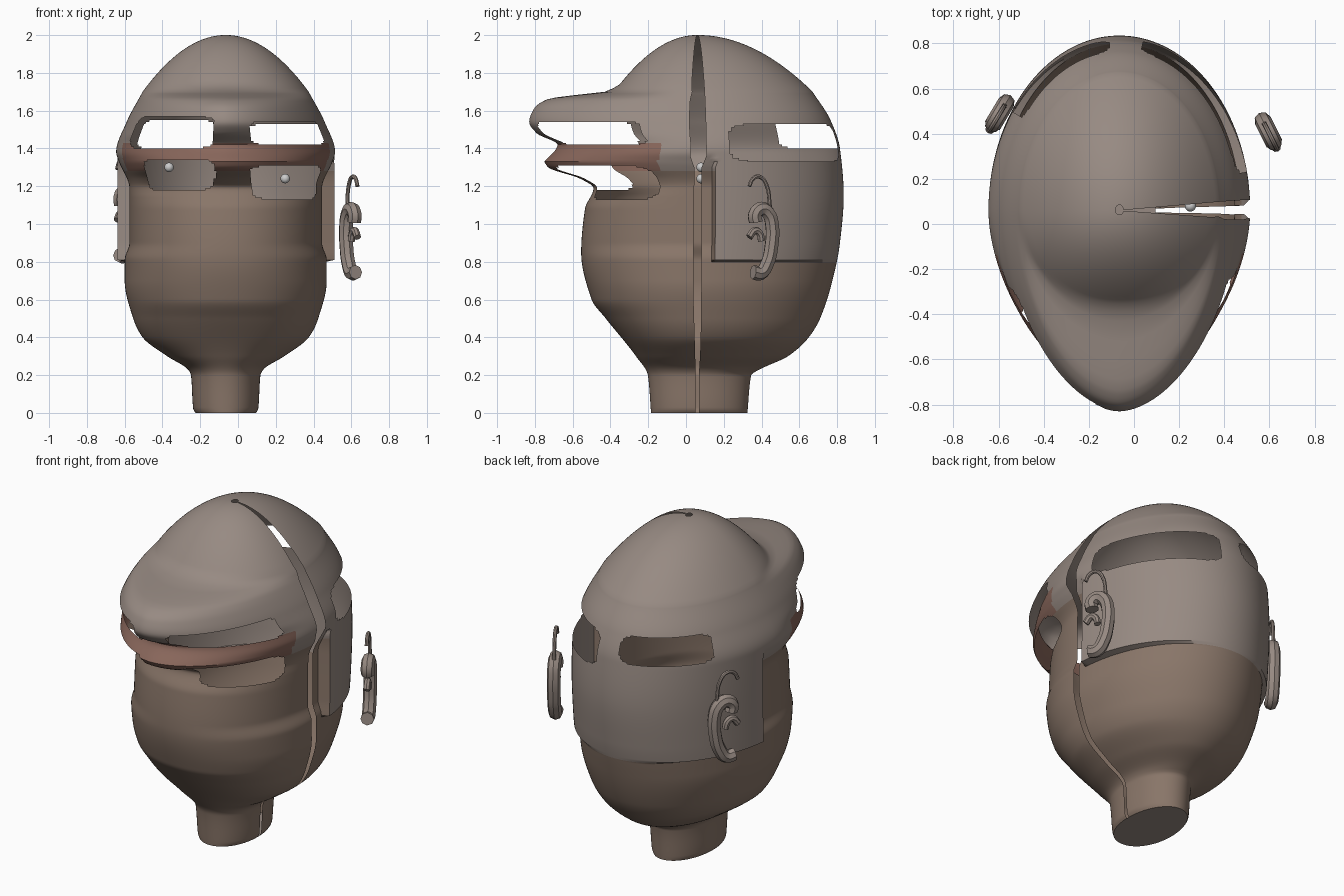
import bpy, bmesh
from math import sin, cos, radians, pi

if "Cube" in bpy.data.objects:
    bpy.data.objects.remove(bpy.data.objects["Cube"])

CX, CY = -0.065, 0.06      # head axis
COLS = 260

# Few-point profiles (height, distance from the axis) up to the dome
SIDE = [(0, .16), (.02, .172), (.2, .184), (.23, .2), (.3, .31), (.4, .44), (.5, .49), (.7, .535),
        (.81, .535), (.9, .51), (1.19, .51), (1.33, .565), (1.38, .58), (1.54, .525), (1.7, .44)]
REAR = [(0, .265), (.2, .285), (.23, .33), (.3, .48), (.4, .59), (.5, .65), (.7, .715),
        (.9, .755), (1.15, .775), (1.4, .755), (1.55, .705), (1.7, .61)]
FACE = [(0, .245), (.2, .262), (.3, .325), (.5, .485), (.6, .56), (.85, .615), (1.08, .595),
        (1.19, .55), (1.24, .62), (1.3, .79), (1.33, .81)]
BRIM = [(1.33, .81), (1.42, .74), (1.48, .85), (1.54, .89), (1.61, .865), (1.66, .795),
        (1.685, .63), (1.7, .49), (1.74, .41)]

# Openings: first angle, last angle (0 = right, 90 = back, 270 = front), low z, high z
HOLES = [
    (285, 339, 1.13, 1.31), (217, 263, 1.18, 1.34),    # eyes
    (286, 338, 1.42, 1.545), (206, 262, 1.40, 1.57),   # brows
    (13, 80, 1.33, 1.53), (95, 145, 1.40, 1.55),       # back slots
]


def material(name, rgb):
    m = bpy.data.materials.new(name)
    m.diffuse_color = (*rgb, 1)
    m.use_nodes = True
    m.node_tree.nodes["Principled BSDF"].inputs["Base Color"].default_value = m.diffuse_color
    return m


cap_mat = material("cap_grey_brown", (.31, .255, .225))
skin_mat = material("skin_brown", (.25, .18, .14))
band_mat = material("band_red_brown", (.25, .135, .105))


def smooth(ob, angle=40):
    bpy.ops.object.select_all(action='DESELECT')
    ob.select_set(True)
    bpy.context.view_layer.objects.active = ob
    bpy.ops.object.shade_smooth_by_angle(angle=radians(angle))


def curve_at(pts, z):
    """Smooth interpolation through the points without overshoot."""
    n = len(pts)
    slope = [(pts[i + 1][1] - pts[i][1]) / (pts[i + 1][0] - pts[i][0]) for i in range(n - 1)]

    def tangent(i):
        a, b = slope[max(i - 1, 0)], slope[min(i, n - 2)]
        return 2 * a * b / (a + b) if a * b > 0 else 0

    i = max(k for k in range(n - 1) if k == 0 or pts[k][0] <= z)
    h = pts[i + 1][0] - pts[i][0]
    t = min(1, (z - pts[i][0]) / h)
    return (pts[i][1] + (pts[i + 1][1] - pts[i][1]) * t * t * (3 - 2 * t)
            + h * t * (1 - t) * ((1 - t) * tangent(i) - t * tangent(i + 1)))


def section(z):
    """Half widths (face, back), depths (front, rear), front roundness, slit half angle."""
    s = max(0, (2.0005 - z) / .3)
    side = curve_at(SIDE, z) if z < 1.7 else .44 * s ** .5
    rear = curve_at(REAR, z) if z < 1.7 else .61 * s ** .5
    front = curve_at(FACE if z < 1.33 else BRIM, z) if z < 1.74 else .44 * s ** .5
    back = max(side, .58) if .8 < z < 1.38 else side       # neck flap stands proud
    p = 2.1 - .3 * max(0, min(1, (z - 1.15) / .15, (1.74 - z) / .06))
    slit = 1.7 + 1.9 * max(0, min(1, (z - 1.3) / .06))
    return side, back, front, rear, p, radians(slit)


def power(v, e):
    return abs(v) ** e * (1 if v > 0 else -1)


def section_point(z, sec, th):
    face, back, front, rear, p, _ = sec
    half = back if radians(7) < th < radians(173) else face
    e, depth = (1, rear) if th <= pi else (2 / p, front)
    return CX + half * power(cos(th), e), CY + depth * power(sin(th), e), z


def in_hole(deg, z):
    for a0, a1, z0, z1 in HOLES:
        u = (2 * deg - a0 - a1) / (a1 - a0)
        v = (2 * z - z0 - z1) / (z1 - z0)
        if abs(u) ** 7 + abs(v) ** 4 < 1:
            return True
    return False


# Head shell with cap, brim, openings and the slit down its right side
def build_head():
    bm = bmesh.new()
    levels = [i * .01 for i in range(171)] + [2 - .3 * (1 - i / 30) ** 2 for i in range(1, 31)]
    grid = []
    for z in levels:
        sec = section(z)
        e = sec[5]
        ths = [e + (2 * pi - 2 * e) * j / COLS for j in range(COLS + 1)]
        grid.append([(bm.verts.new(section_point(z, sec, t)), t * 180 / pi) for t in ths])
    for i in range(len(grid) - 1):
        z = (levels[i] + levels[i + 1]) / 2
        for j in range(COLS):
            deg = (grid[i][j][1] + grid[i][j + 1][1]) / 2
            if in_hole(deg, z):
                continue
            f = bm.faces.new((grid[i][j][0], grid[i][j + 1][0],
                              grid[i + 1][j + 1][0], grid[i + 1][j][0]))
            front = not 7 < deg < 173
            f.material_index = (1 if z < .8 or (front and z < 1.28)
                                else 2 if 197 < deg < 343 and z < 1.43 else 0)
    bm.faces.new([v for v, _ in reversed(grid[0])])        # neck underside
    bmesh.ops.delete(bm, geom=[v for v in bm.verts if not v.link_faces], context='VERTS')
    me = bpy.data.meshes.new("head_shell")
    bm.to_mesh(me)
    bm.free()
    for m in (cap_mat, skin_mat, band_mat):
        me.materials.append(m)
    ob = bpy.data.objects.new("head_shell", me)
    bpy.context.collection.objects.link(ob)
    smooth(ob)


build_head()


# Ears: a thick curl, an inner fold and a thin hook, drawn in side view (y, z)
EAR = [("curl", .038, [(.355, .745), (.395, .74), (.43, .79), (.452, .88), (.455, 1.0),
                       (.437, 1.055), (.40, 1.08), (.365, 1.05), (.37, 1.01)]),
       ("fold", .02, [(.335, .93), (.365, .965), (.39, .95), (.40, .91)]),
       ("hook", .011, [(.335, 1.20), (.355, 1.24), (.39, 1.25), (.425, 1.21), (.445, 1.09)])]


def ear(side, centre, slope):
    for part, radius, path in EAR:
        cu = bpy.data.curves.new(f"{side}_ear_{part}", 'CURVE')
        cu.dimensions = '3D'
        cu.bevel_depth = radius
        cu.bevel_resolution = 2
        cu.use_fill_caps = True
        cu.resolution_u = 4
        sp = cu.splines.new('BEZIER')
        sp.bezier_points.add(len(path) - 1)
        for bp, (y, z) in zip(sp.bezier_points, path):
            d = y - .41
            bp.co = (centre[0] + slope * d, centre[1] + d, z + centre[2])
            bp.handle_left_type = bp.handle_right_type = 'AUTO'
        cu.materials.append(cap_mat)
        ob = bpy.data.objects.new(cu.name, cu)
        bpy.context.collection.objects.link(ob)
        bpy.ops.object.select_all(action='DESELECT')
        ob.select_set(True)
        bpy.context.view_layer.objects.active = ob
        bpy.ops.object.convert(target='MESH')
        smooth(bpy.context.object)


ear("right", (.595, .41, 0), -.5)
ear("left", (-.595, .49, .09), .6)

# Small eyeballs hanging inside the head
for side, x, z in (("left", -.365, 1.30), ("right", .25, 1.24)):
    bpy.ops.mesh.primitive_uv_sphere_add(segments=16, ring_count=10, radius=.025,
                                         location=(x, .08, z))
    eye = bpy.context.object
    eye.name = f"{side}_eyeball"
    smooth(eye, 60)
